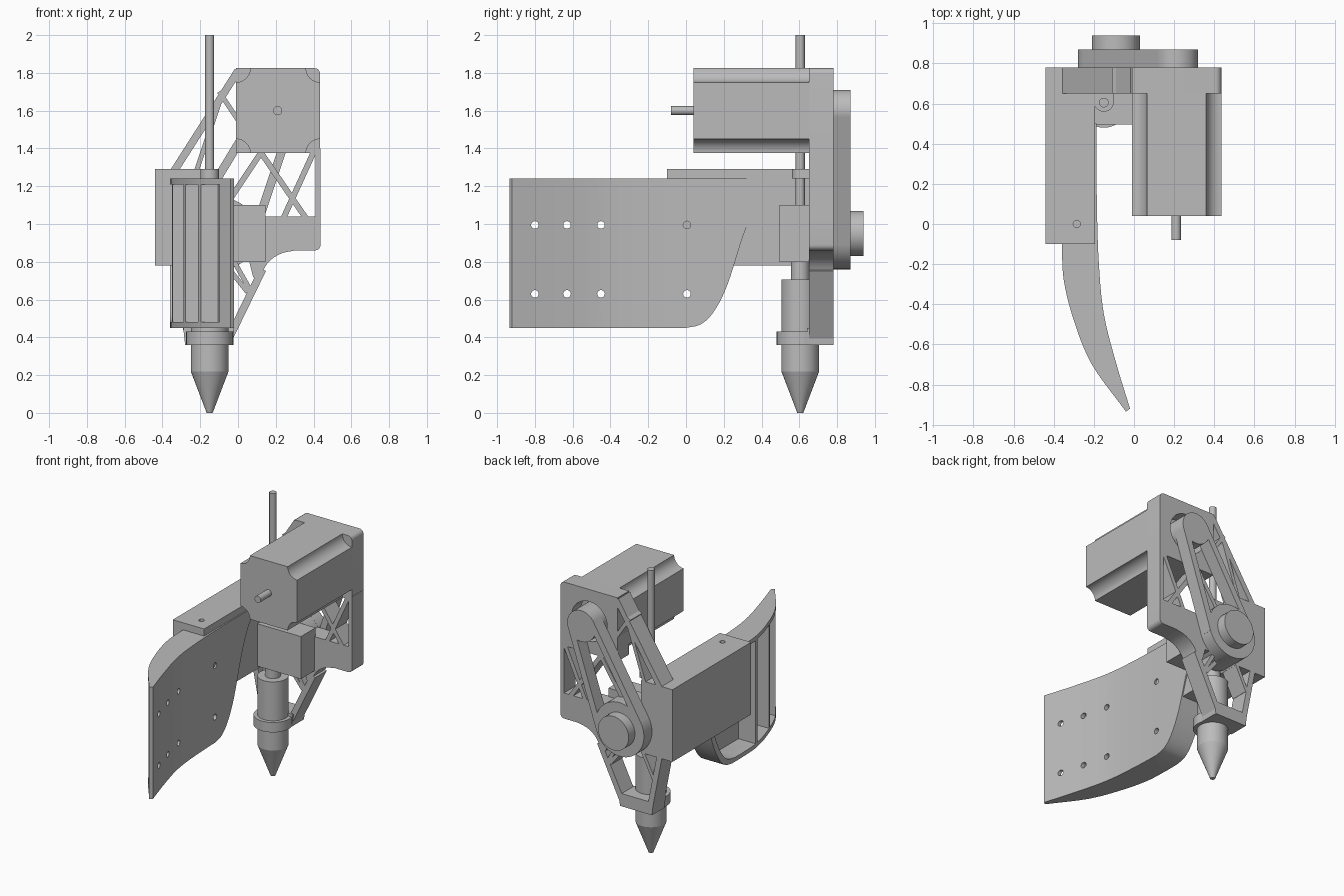
import bpy, bmesh, math
from mathutils import Vector, Matrix

cube = bpy.data.objects.get("Cube")
if cube:
    bpy.data.objects.remove(cube, do_unlink=True)

grey = bpy.data.materials.new("light grey")
grey.use_nodes = True
grey.diffuse_color = (0.5, 0.5, 0.5, 1)
grey.node_tree.nodes["Principled BSDF"].inputs["Base Color"].default_value = (0.5, 0.5, 0.5, 1)


def finish(name, bm):
    bmesh.ops.recalc_face_normals(bm, faces=bm.faces)
    mesh = bpy.data.meshes.new(name)
    bm.to_mesh(mesh)
    bm.free()
    mesh.materials.append(grey)
    ob = bpy.data.objects.new(name, mesh)
    bpy.context.collection.objects.link(ob)
    return ob


def prism(name, pts, axis, lo, hi):
    """Extrude a flat outline along an axis; the outline uses the other two axes in order."""
    place = {"x": lambda a, b, t: (t, a, b),
             "y": lambda a, b, t: (a, t, b),
             "z": lambda a, b, t: (a, b, t)}[axis]
    bm = bmesh.new()
    face = bm.faces.new([bm.verts.new(place(a, b, lo)) for a, b in pts])
    res = bmesh.ops.extrude_face_region(bm, geom=[face])
    verts = [v for v in res["geom"] if isinstance(v, bmesh.types.BMVert)]
    bmesh.ops.translate(bm, verts=verts, vec=Vector(place(0, 0, hi - lo)))
    return finish(name, bm)


def arc(cx, cy, r, start=0, end=360, n=32):
    full = end - start == 360
    steps = n if full else n + 1
    return [(cx + r * math.cos(math.radians(start + (end - start) * i / n)),
             cy + r * math.sin(math.radians(start + (end - start) * i / n))) for i in range(steps)]


def rect(a0, a1, b0, b1):
    return [(a0, b0), (a1, b0), (a1, b1), (a0, b1)]


def smooth_path(pts, n=5):
    """Curve passing through every point."""
    p = [Vector(q) for q in pts]
    p = [2 * p[0] - p[1]] + p + [2 * p[-1] - p[-2]]
    out = []
    for a, b, c, d in zip(p, p[1:], p[2:], p[3:]):
        for i in range(n):
            t = i / n
            out.append(tuple(0.5 * (2 * b + (c - a) * t + (2 * a - 5 * b + 4 * c - d) * t * t
                                    + (3 * b - a - 3 * c + d) * t ** 3)))
    return out + [tuple(p[-2])]


def boolean(ob, cutter, kind="DIFFERENCE"):
    mod = ob.modifiers.new("cut", "BOOLEAN")
    mod.operation, mod.object, mod.solver = kind, cutter, "EXACT"
    bpy.context.view_layer.objects.active = ob
    bpy.ops.object.modifier_apply(modifier=mod.name)
    bpy.data.objects.remove(cutter, do_unlink=True)


def strut(name, a, b, width, lo=0.65, hi=0.78):
    a, b = Vector(a), Vector(b)
    d = (b - a).normalized() * width / 2
    s = Vector((-d.y, d.x))
    return prism(name, [a + s, b + s, b - s, a - s], "y", lo, hi)


def cone(name, r0, r1, z0, z1, x=-0.15, y=0.605):
    bm = bmesh.new()
    bmesh.ops.create_cone(bm, cap_ends=True, segments=32, radius1=r0, radius2=r1, depth=z1 - z0,
                          matrix=Matrix.Translation((x, y, (z0 + z1) / 2)))
    return finish(name, bm)


# Curved blade: plan outline trimmed by the side outline
face_path = smooth_path([(-0.02, -0.92), (-0.09, -0.69), (-0.15, -0.45), (-0.175, -0.2),
                         (-0.185, 0.1), (-0.188, 0.5)])
outer_path = smooth_path([(-0.36, -0.1), (-0.35, -0.28), (-0.30, -0.48), (-0.21, -0.7), (-0.04, -0.935)])
blade = prism("blade", face_path + [(-0.36, 0.5)] + outer_path, "z", 0.4, 1.3)
sweep = [(0.0, 0.45), (0.08, 0.47), (0.15, 0.54), (0.22, 0.68), (0.3, 0.93), (0.36, 1.08), (0.42, 1.17), (0.5, 1.21)]
side = [(-1, 0.45)] + smooth_path(sweep) + [(0.5, 1.24), (-1, 1.24)]
boolean(blade, prism("side_cutter", side, "x", -1, 1), "INTERSECT")

# Pockets between the ribs on the back of the blade
ribs = [-0.87, -0.71, -0.53, -0.29]
for y0, y1 in zip(ribs, ribs[1:]):
    lo, hi = y0 + 0.012, y1 - 0.012
    wall = lambda y: min(face_path, key=lambda p: abs(p[1] - y))[0] - 0.03
    pocket = [(wall(lo), lo), (wall(hi), hi), (-0.6, hi), (-0.6, lo)]
    boolean(blade, prism("pocket_cutter", pocket, "z", 0.48, 1.21))
inner = [(-0.278, 0.48)] + smooth_path([(y - 0.03, z + 0.03) for y, z in sweep[:-1]]) + [(0.39, 1.21), (-0.278, 1.21)]
boolean(blade, prism("rear_pocket_cutter", inner, "x", -0.6, -0.215))

# Support arm
arm = prism("arm", rect(-0.44, -0.195, 0.78, 1.29), "y", -0.1, 0.78)
boolean(arm, prism("screw_cutter", arc(-0.285, 0, 0.018), "z", 1.2, 1.4))

# Bolt holes through the blade
for y in (-0.8, -0.63, -0.45, 0.005):
    for z in (0.63, 0.995):
        boolean(blade, prism("bolt_cutter", arc(y, z, 0.02, n=20), "x", -0.7, 0.3))

# Motor with hollow corner grooves, and its shaft
x0, x1, z0, z1, g = -0.01, 0.435, 1.375, 1.825, 0.075
outline = (arc(x0, z0, g, 90, 0, 8) + arc(x1, z0, g, 180, 90, 8)
           + arc(x1, z1, g, 270, 180, 8) + arc(x0, z1, g, 360, 270, 8))
prism("motor", outline, "y", 0.04, 0.655)
prism("motor_shaft", arc(0.21, 1.6, 0.024, n=20), "y", -0.08, 0.05)

# Motor plate with a round opening for the pulley
r = 0.03
plate = arc(x1 - r, z1 - r, r, 0, 90, 6) + [(x0, z1), (x0, z0), (x1, z0)]
motor_plate = prism("motor_plate", plate, "y", 0.65, 0.78)
boolean(motor_plate, prism("opening_cutter", arc(0.21, 1.6, 0.14), "y", 0.68, 0.9))

# Frame foot with a swept lower edge
foot = [(-0.25, 1.04), (0.437, 1.04)] + arc(0.407, 0.89, 0.03, 0, -90, 5) \
    + smooth_path([(0.3, 0.86), (0.22, 0.84), (0.155, 0.79), (0.11, 0.7)]) + [(0.08, 0.72), (0.06, 0.8), (-0.25, 0.8)]
prism("frame_foot", foot, "y", 0.65, 0.78)
prism("bearing_seat", arc(-0.09, 0.95, 0.19), "y", 0.66, 0.785)

# Frame struts
for a, b, w in [((-0.345, 1.27), (0.0, 1.81), 0.04), ((0.423, 1.02), (0.423, 1.4), 0.028),
                ((0.12, 1.38), (0.36, 1.03), 0.03), ((0.4, 1.38), (0.24, 1.03), 0.03),
                ((0.13, 1.39), (-0.05, 1.12), 0.03), ((-0.1, 1.7), (0.0, 1.55), 0.025),
                ((-0.08, 1.7), (-0.22, 1.28), 0.025),
                ((0.13, 0.76), (-0.05, 0.39), 0.04), ((-0.34, 0.8), (-0.26, 0.39), 0.04),
                ((-0.02, 0.8), (0.065, 0.65), 0.025), ((0.05, 0.64), (-0.03, 0.74), 0.025),
                ((-0.2, 0.8), (-0.29, 0.62), 0.025)]:
    strut("frame_strut", a, b, w)
prism("tip_bracket", [(-0.28, 0.36), (-0.03, 0.36), (-0.02, 0.45), (-0.29, 0.45)], "y", 0.64, 0.78)

# Tool holder block and rod guide
prism("holder_block", rect(-0.22, 0.145, 0.8, 1.1), "y", 0.495, 0.66)
guide = [(-0.36, 0.66), (-0.36, 0.615), (-0.28, 0.615), (-0.2, 0.64)] \
    + arc(-0.15, 0.61, 0.05, 180, 360, 12) + [(-0.1, 0.66)]
prism("rod_guide", guide, "z", 1.24, 1.29)

# Pulleys and drive belt
top, low = Vector((0.21, 1.6)), Vector((-0.09, 0.95))
rt, rl = 0.11, 0.19
d = low - top
base = math.degrees(math.atan2(d.y, d.x))
lean = math.degrees(math.acos((rt - rl) / d.length))
for sign in (-1, 1):
    n = math.radians(base + sign * lean)
    u = Vector((math.cos(n), math.sin(n)))
    prism("belt_run", [top + u * rt, low + u * rl, low + u * (rl - 0.045), top + u * (rt - 0.045)], "y", 0.78, 0.87)
prism("upper_pulley", arc(*top, rt, n=48), "y", 0.66, 0.87)
prism("lower_pulley", arc(*low, rl, n=48), "y", 0.78, 0.87)
prism("pulley_hub", arc(*low, 0.12, n=40), "y", 0.86, 0.94)

# Drill tool: rod, neck, body, collar and point
cone("rod", 0.024, 0.024, 0.75, 2.0)
cone("tool_neck", 0.05, 0.05, 0.69, 0.82)
cone("tool_body", 0.1, 0.1, 0.22, 0.705)
cone("tool_collar", 0.125, 0.125, 0.36, 0.43)
cone("tool_point", 0.016, 0.1, 0, 0.22)

# Smooth the rounded faces and keep the edges sharp
bpy.ops.object.select_all(action="DESELECT")
for ob in bpy.context.scene.objects:
    if ob.type == "MESH":
        ob.select_set(True)
        bpy.context.view_layer.objects.active = ob
bpy.ops.object.shade_smooth_by_angle(angle=math.radians(30))
